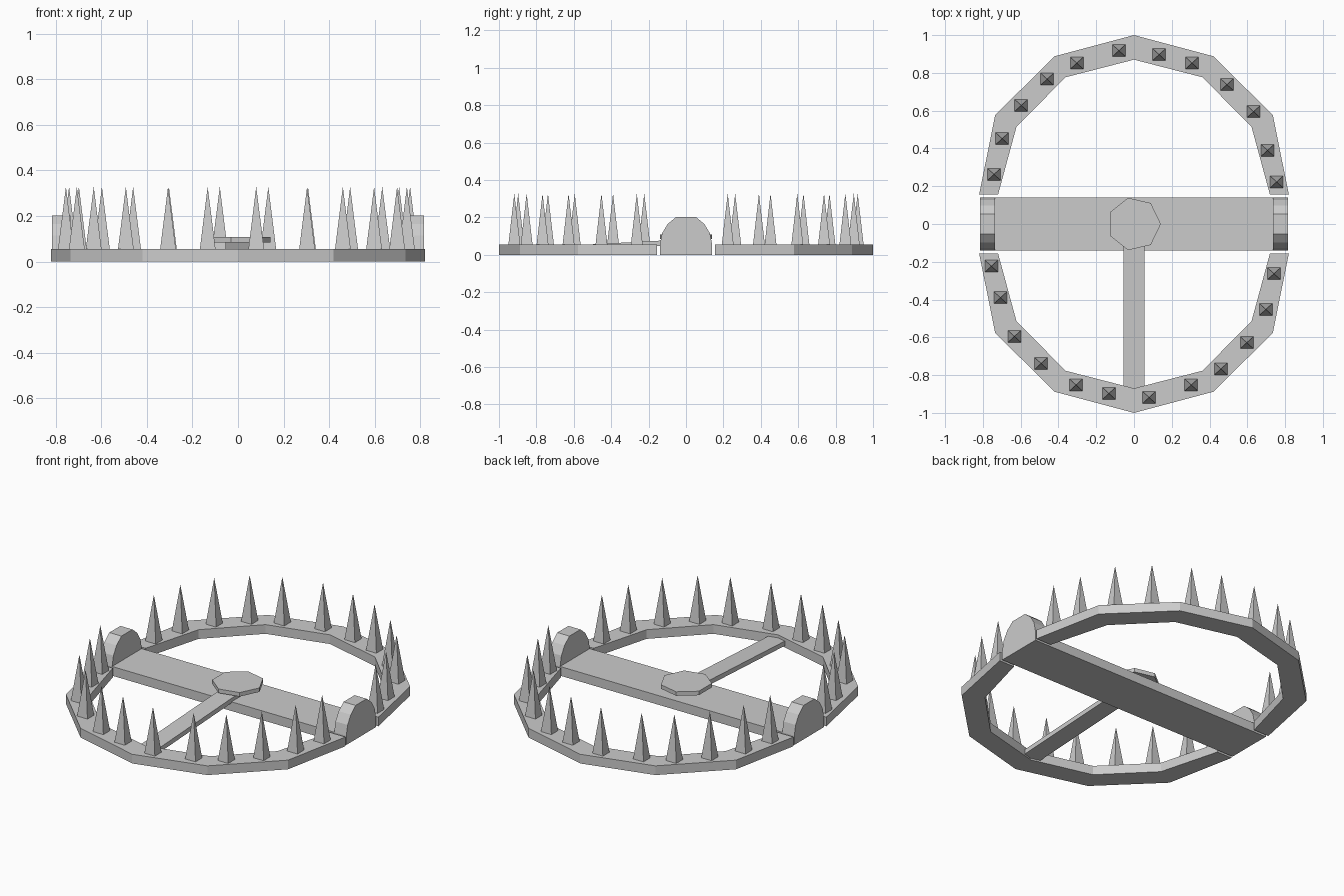
import bpy, math

if "Cube" in bpy.data.objects:
    bpy.data.objects.remove(bpy.data.objects["Cube"])


def make(name, verts, faces):
    mesh = bpy.data.meshes.new(name)
    mesh.from_pydata(verts, [], faces)
    mesh.update()
    ob = bpy.data.objects.new(name, mesh)
    bpy.context.collection.objects.link(ob)
    return ob


def prism(name, bottom, top):
    # bottom and top are matching loops, counter-clockwise seen from the top side
    n = len(bottom)
    faces = [tuple(range(n))[::-1], tuple(range(n, 2 * n))]
    faces += [(i, (i + 1) % n, n + (i + 1) % n, n + i) for i in range(n)]
    return make(name, bottom + top, faces)


H = 0.055  # bar height

# jaw halves: faceted flat bars, one half a half-turn of the other
outer = [(0.82, 0.155), (0.735, 0.577), (0.42, 0.888), (0, 1.0)]
inner = [(0.72, 0.155), (0.622, 0.515), (0.362, 0.777), (0, 0.87)]
outer += [(-x, y) for x, y in outer[-2::-1]]
inner += [(-x, y) for x, y in inner[-2::-1]]

# teeth along one jaw
teeth = [(0.755, 0.223), (0.707, 0.39), (0.633, 0.595), (0.492, 0.738),
         (0.307, 0.852), (0.133, 0.897), (-0.08, 0.918), (-0.303, 0.852),
         (-0.46, 0.767), (-0.597, 0.628), (-0.698, 0.452), (-0.741, 0.263)]

for side, s in (("back", 1), ("front", -1)):
    n = len(outer)
    verts = [(s * x, s * y, z) for z in (0, H) for x, y in outer + inner]
    m = 2 * n
    faces = []
    for i in range(n - 1):
        o, k = i, n + i
        faces += [(o, k, k + 1, o + 1), (m + o, m + o + 1, m + k + 1, m + k),
                  (o, o + 1, m + o + 1, m + o), (k, m + k, m + k + 1, k + 1)]
    faces += [(0, m, m + n, n), (n - 1, 2 * n - 1, m + 2 * n - 1, m + n - 1)]
    make(side + "_jaw", verts, faces)

    verts, faces = [], []
    r, z0 = 0.035, 0.05
    for x, y in teeth:
        b = len(verts)
        verts += [(s * x + dx * r, s * y + dy * r * 0.92, z0)
                  for dx, dy in ((-1, -1), (1, -1), (1, 1), (-1, 1))]
        verts.append((s * x, s * y, 0.328))
        faces.append((b + 3, b + 2, b + 1, b))
        faces += [(b + i, b + (i + 1) % 4, b + 4) for i in range(4)]
    make(side + "_teeth", verts, faces)

# cross plate
rect = [(-0.735, -0.14), (0.735, -0.14), (0.735, 0.14), (-0.735, 0.14)]
prism("cross_plate", [(x, y, 0) for x, y in rect], [(x, y, H) for x, y in rect])

# rounded hinge lugs at the plate ends
lug = [(-0.14, 0), (0.14, 0), (0.14, 0.055), (0.128, 0.115), (0.098, 0.165),
       (0.052, 0.203), (-0.052, 0.203), (-0.098, 0.165), (-0.128, 0.115), (-0.14, 0.055)]
for name, a in (("left_lug", -0.815), ("right_lug", 0.735)):
    prism(name, [(a, y, z) for y, z in lug], [(a + 0.08, y, z) for y, z in lug])

# sloping trigger arm from the front jaw up to the pan
arm = [(-0.885, 0.008), (0.05, 0.058), (0.05, 0.086), (-0.885, 0.036)]
prism("trigger_arm", [(-0.055, y, z) for y, z in arm], [(0.055, y, z) for y, z in arm])

# seven-sided trigger pan
pan = [(0.142 * math.cos(i * math.tau / 7), 0.142 * math.sin(i * math.tau / 7)) for i in range(7)]
prism("trigger_pan", [(x, y, 0.084) for x, y in pan], [(x, y, 0.108) for x, y in pan])
